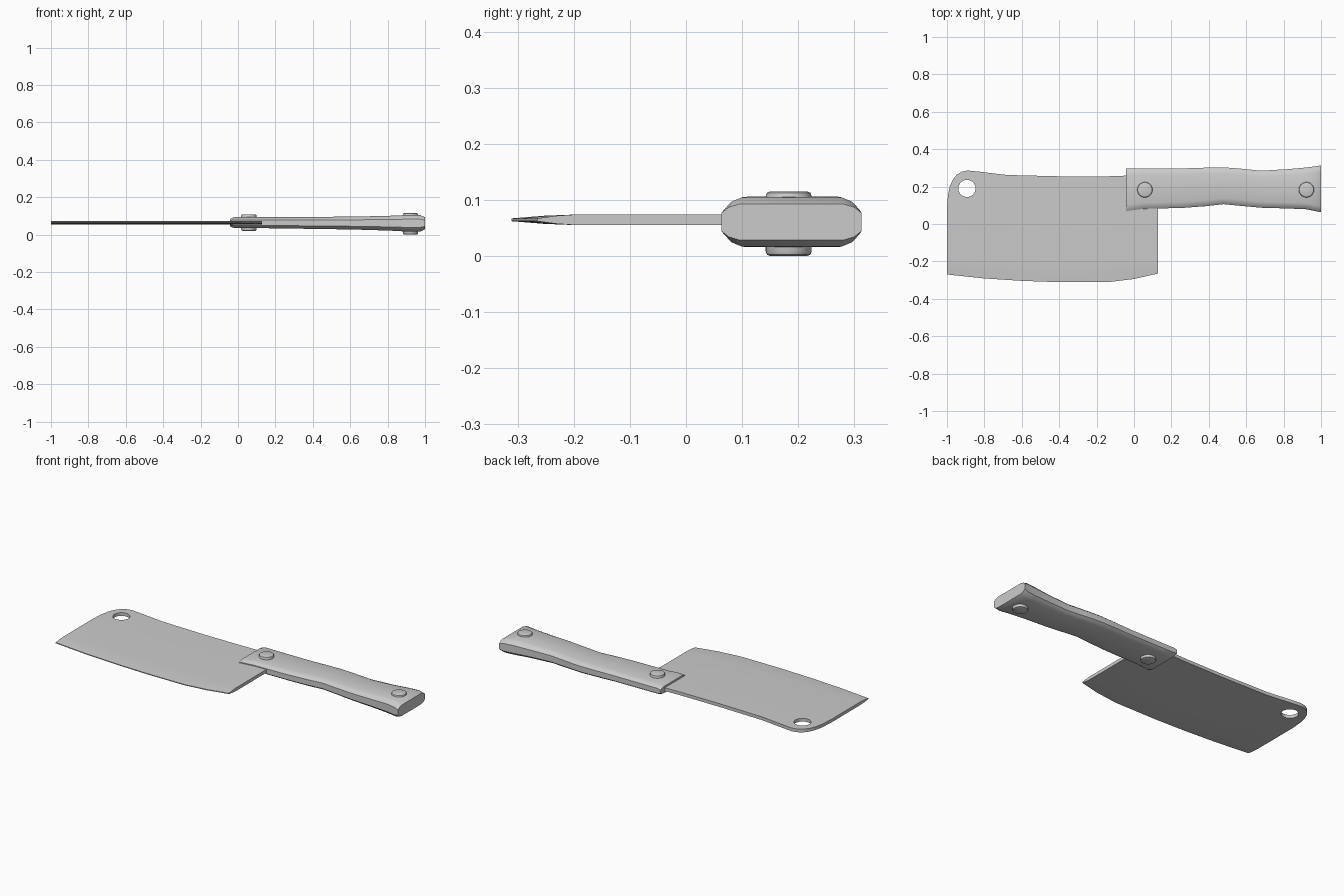
import bpy, bmesh, math
from mathutils import Matrix

if "Cube" in bpy.data.objects:
    bpy.data.objects.remove(bpy.data.objects["Cube"])


def add_object(name, bm):
    bmesh.ops.recalc_face_normals(bm, faces=bm.faces)
    mesh = bpy.data.meshes.new(name)
    bm.to_mesh(mesh)
    bm.free()
    ob = bpy.data.objects.new(name, mesh)
    bpy.context.collection.objects.link(ob)
    return ob


def activate(ob):
    bpy.ops.object.select_all(action='DESELECT')
    ob.select_set(True)
    bpy.context.view_layer.objects.active = ob


def loft(name, rings):
    """Skin a list of closed rings and cap both ends."""
    bm = bmesh.new()
    loops = [[bm.verts.new(p) for p in ring] for ring in rings]
    n = len(loops[0])
    for a, b in zip(loops, loops[1:]):
        for i in range(n):
            j = (i + 1) % n
            bm.faces.new((a[i], a[j], b[j], b[i]))
    bm.faces.new(loops[0])
    bm.faces.new(loops[-1])
    return add_object(name, bm)


def cylinder(name, x, y, z0, z1, r, segs=32):
    bm = bmesh.new()
    bmesh.ops.create_cone(bm, cap_ends=True, segments=segs, radius1=r, radius2=r,
                          depth=z1 - z0,
                          matrix=Matrix.Translation((x, y, (z0 + z1) / 2)))
    return add_object(name, bm)


def lerp_profile(table, x):
    for (x0, v0), (x1, v1) in zip(table, table[1:]):
        if x <= x1:
            return v0 + (v1 - v0) * (x - x0) / (x1 - x0)
    return table[-1][1]


# Blade: back and cutting-edge profiles lofted along x, with a hollow taper to the edge
back = [(-1, 0.08), (-0.995, 0.15), (-0.985, 0.2), (-0.97, 0.235), (-0.95, 0.262),
        (-0.92, 0.28), (-0.89, 0.286), (-0.83, 0.28), (-0.68, 0.262), (-0.4, 0.255),
        (-0.14, 0.255), (0.0, 0.26), (0.127, 0.26)]
edge = [(-1, -0.27), (-0.8, -0.291), (-0.6, -0.304), (-0.4, -0.311),
        (-0.14, -0.311), (0.0, -0.294), (0.127, -0.265)]
BLADE_Z = 0.0645
rings = []
for x in sorted({p[0] for p in back + edge}):
    yb, ye = lerp_profile(back, x), lerp_profile(edge, x)
    half = [(yb, 0.0095), (-0.195, 0.0095), ((ye - 0.195) / 2, 0.0072), (ye, 0.0025)]
    rings.append([(x, y, BLADE_Z + t) for y, t in half] +
                 [(x, y, BLADE_Z - t) for y, t in reversed(half)])
blade = loft("blade", rings)

# Hanging hole
cutter = cylinder("hole_cutter", -0.893, 0.19, 0, 0.13, 0.046)
cutter.hide_render = True
mod = blade.modifiers.new("hole", 'BOOLEAN')
mod.operation = 'DIFFERENCE'
mod.solver = 'EXACT'
mod.object = cutter
activate(blade)
bpy.ops.object.modifier_apply(modifier=mod.name)
bpy.data.objects.remove(cutter)
activate(blade)
bpy.ops.object.shade_smooth_by_angle(angle=math.radians(25))

# Handle: chamfered section, waisted in plan and thickening toward the butt
# (x, lower y, upper y, half thickness)
stations = [(-0.042, 0.068, 0.296, 0.020), (-0.022, 0.072, 0.296, 0.029),
            (0.05, 0.081, 0.296, 0.029), (0.26, 0.086, 0.297, 0.030),
            (0.38, 0.095, 0.301, 0.032), (0.48, 0.106, 0.303, 0.033),
            (0.58, 0.096, 0.295, 0.034), (0.68, 0.087, 0.285, 0.036),
            (0.82, 0.083, 0.293, 0.040), (0.92, 0.079, 0.302, 0.045),
            (0.975, 0.068, 0.309, 0.044), (1.0, 0.063, 0.313, 0.032)]
rings = []
for x, y0, y1, h in stations:
    zc = 0.0645 - 0.004 * x
    c = 0.032
    half = [(y0, h * 0.5), (y0 + c * 0.4, h * 0.82), (y0 + c, h),
            (y1 - c, h), (y1 - c * 0.4, h * 0.82), (y1, h * 0.5)]
    rings.append([(x, y, zc + t) for y, t in half] +
                 [(x, y, zc - t) for y, t in reversed(half)])
handle = loft("handle", rings)
activate(handle)
bpy.ops.object.shade_smooth_by_angle(angle=math.radians(35))

# Rivets: pins through the handle with softened heads
for name, x, z0, z1 in (("rivet_front", 0.058, 0.02, 0.109),
                        ("rivet_rear", 0.922, 0.0, 0.115)):
    rivet = cylinder(name, x, 0.183, z0, z1, 0.041)
    bev = rivet.modifiers.new("rounded_head", 'BEVEL')
    bev.width = 0.008
    bev.segments = 2
    bev.limit_method = 'ANGLE'
    bev.angle_limit = math.radians(40)
    activate(rivet)
    bpy.ops.object.modifier_apply(modifier=bev.name)
    bpy.ops.object.shade_smooth_by_angle(angle=math.radians(35))
